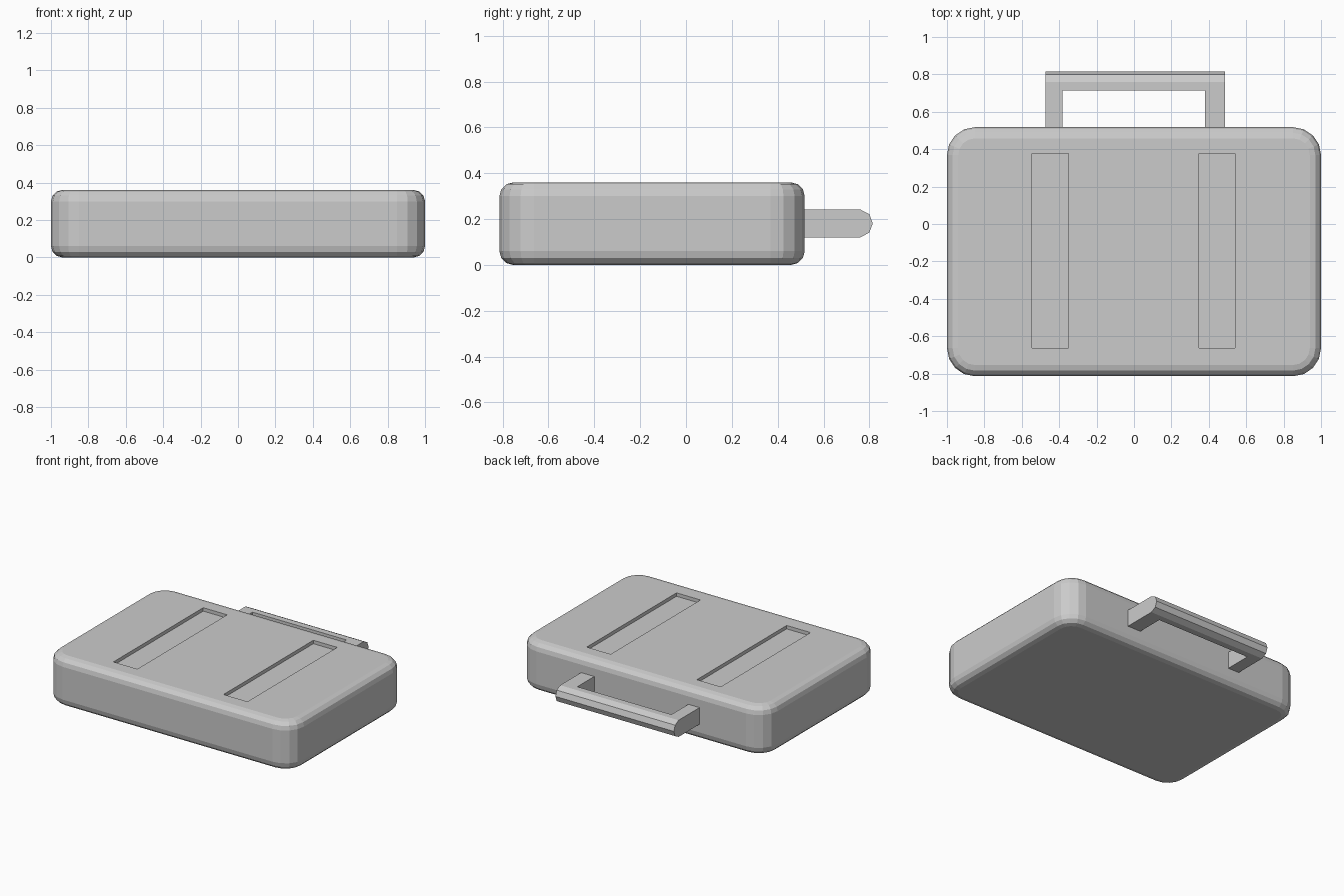
import bpy, bmesh
from math import sin, cos, pi

if "Cube" in bpy.data.objects:
    bpy.data.objects.remove(bpy.data.objects["Cube"])

X, Y0, Y1, H = 1.0, -0.814, 0.518, 0.36
CORNER, EDGE = 0.15, 0.06


def make_object(name, bm):
    bmesh.ops.recalc_face_normals(bm, faces=bm.faces[:])
    mesh = bpy.data.meshes.new(name)
    bm.to_mesh(mesh)
    bm.free()
    ob = bpy.data.objects.new(name, mesh)
    bpy.context.collection.objects.link(ob)
    return ob


def loft(name, rings):
    bm = bmesh.new()
    loops = [[bm.verts.new(p) for p in ring] for ring in rings]
    n = len(loops[0])
    for a, b in zip(loops, loops[1:]):
        for i in range(n):
            j = (i + 1) % n
            bm.faces.new((a[i], a[j], b[j], b[i]))
    bm.faces.new(loops[0][::-1])
    bm.faces.new(loops[-1])
    return make_object(name, bm)


def box(name, x0, x1, y0, y1, z0, z1):
    return loft(name, [[(x0, y0, z), (x1, y0, z), (x1, y1, z), (x0, y1, z)]
                       for z in (z0, z1)])


def cut(target, cutter):
    cutter.hide_render = True
    cutter.hide_set(True)
    mod = target.modifiers.new(cutter.name, 'BOOLEAN')
    mod.operation = 'DIFFERENCE'
    mod.solver = 'EXACT'
    mod.object = cutter


def rounded_rect(inset, z, segs=4):
    r = CORNER - inset
    centres = [(X - CORNER, Y1 - CORNER), (-X + CORNER, Y1 - CORNER),
               (-X + CORNER, Y0 + CORNER), (X - CORNER, Y0 + CORNER)]
    ring = []
    for q, (cx, cy) in enumerate(centres):
        for k in range(segs + 1):
            a = (q + k / segs) * pi / 2
            ring.append((cx + r * cos(a), cy + r * sin(a), z))
    return ring


# Case body with rounded corners and rolled edges
arc = [(EDGE * (1 - sin(k * pi / 6)), EDGE * (1 - cos(k * pi / 6))) for k in range(4)]
levels = arc + [(i, H - z) for i, z in reversed(arc)]
case = loft("case_body", [rounded_rect(i, z) for i, z in levels])

# Two long recesses in the lid
for side, x in (("left", -0.545), ("right", 0.347)):
    cut(case, box(side + "_recess_cutter", x, x + 0.194, -0.663, 0.376, H - 0.025, H + 0.1))

# Carrying handle: rounded profile along x with a finger opening
profile = [(0.50, 0.12), (0.76, 0.12), (0.80, 0.141), (0.815, 0.181),
           (0.80, 0.221), (0.76, 0.242), (0.50, 0.242)]
handle = loft("handle", [[(x, y, z) for y, z in profile] for x in (-0.472, 0.487)])
cut(handle, box("handle_opening_cutter", -0.382, 0.38, 0.4, 0.714, 0, 0.4))
